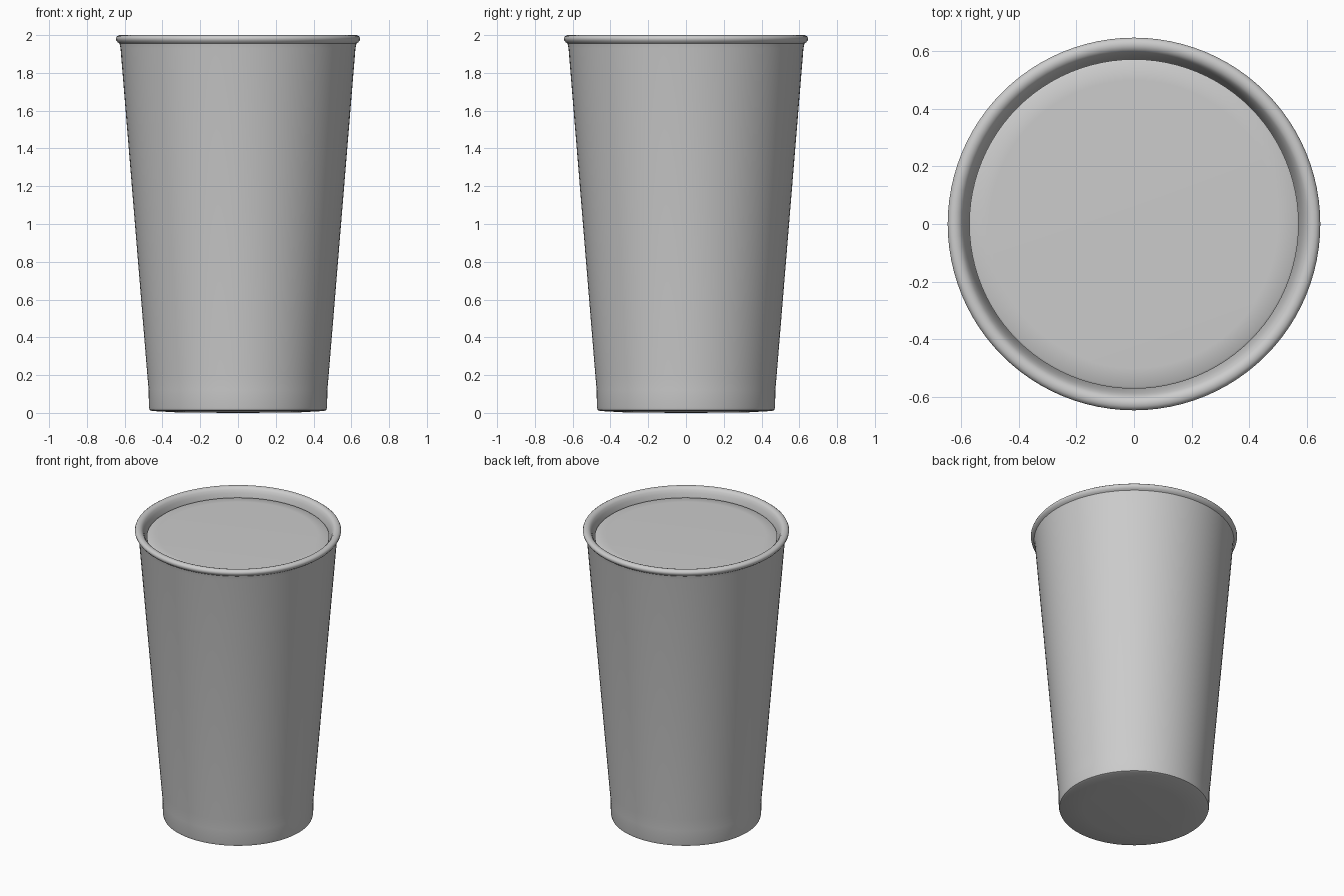
import bpy, bmesh, math

if "Cube" in bpy.data.objects:
    bpy.data.objects.remove(bpy.data.objects["Cube"])

SIDES = 96

def lathe(name, profile, angle=40):
    """Spin an (r, z) profile around z; points with r = 0 become poles."""
    bm = bmesh.new()
    verts = [bm.verts.new((r, 0, z)) for r, z in profile]
    edges = [bm.edges.new(pair) for pair in zip(verts, verts[1:])]
    bmesh.ops.spin(bm, geom=verts + edges, cent=(0, 0, 0), axis=(0, 0, 1),
                   angle=math.tau, steps=SIDES, use_duplicate=False)
    bmesh.ops.remove_doubles(bm, verts=bm.verts, dist=1e-5)
    bmesh.ops.recalc_face_normals(bm, faces=bm.faces)
    mesh = bpy.data.meshes.new(name)
    bm.to_mesh(mesh)
    bm.free()
    obj = bpy.data.objects.new(name, mesh)
    bpy.context.collection.objects.link(obj)
    bpy.ops.object.select_all(action='DESELECT')
    obj.select_set(True)
    bpy.context.view_layer.objects.active = obj
    bpy.ops.object.shade_smooth_by_angle(angle=math.radians(angle))
    return obj

# Cup: slightly domed base, short straight foot, tapered wall, rolled lip, inner wall
outer = [(0, 0), (0.31, 0.002), (0.455, 0.01), (0.468, 0.015), (0.472, 0.03),
         (0.473, 0.12), (0.48, 0.2), (0.622, 1.93), (0.627, 1.955)]
lip = [(0.637, 1.962), (0.645, 1.973), (0.647, 1.983), (0.643, 1.992),
       (0.633, 1.999), (0.62, 2.0), (0.607, 1.996), (0.597, 1.985), (0.588, 1.965)]
inner = [(0.58, 1.935), (0.57, 1.88), (0.44, 0.2), (0.43, 0.06), (0, 0.05)]
lathe("cup", outer + lip + inner)

# Drink: flat surface just below the lip
lathe("drink_surface", [(0, 1.945), (0.5, 1.945), (0.565, 1.943),
                        (0.572, 1.938), (0.572, 1.925), (0, 1.925)])
